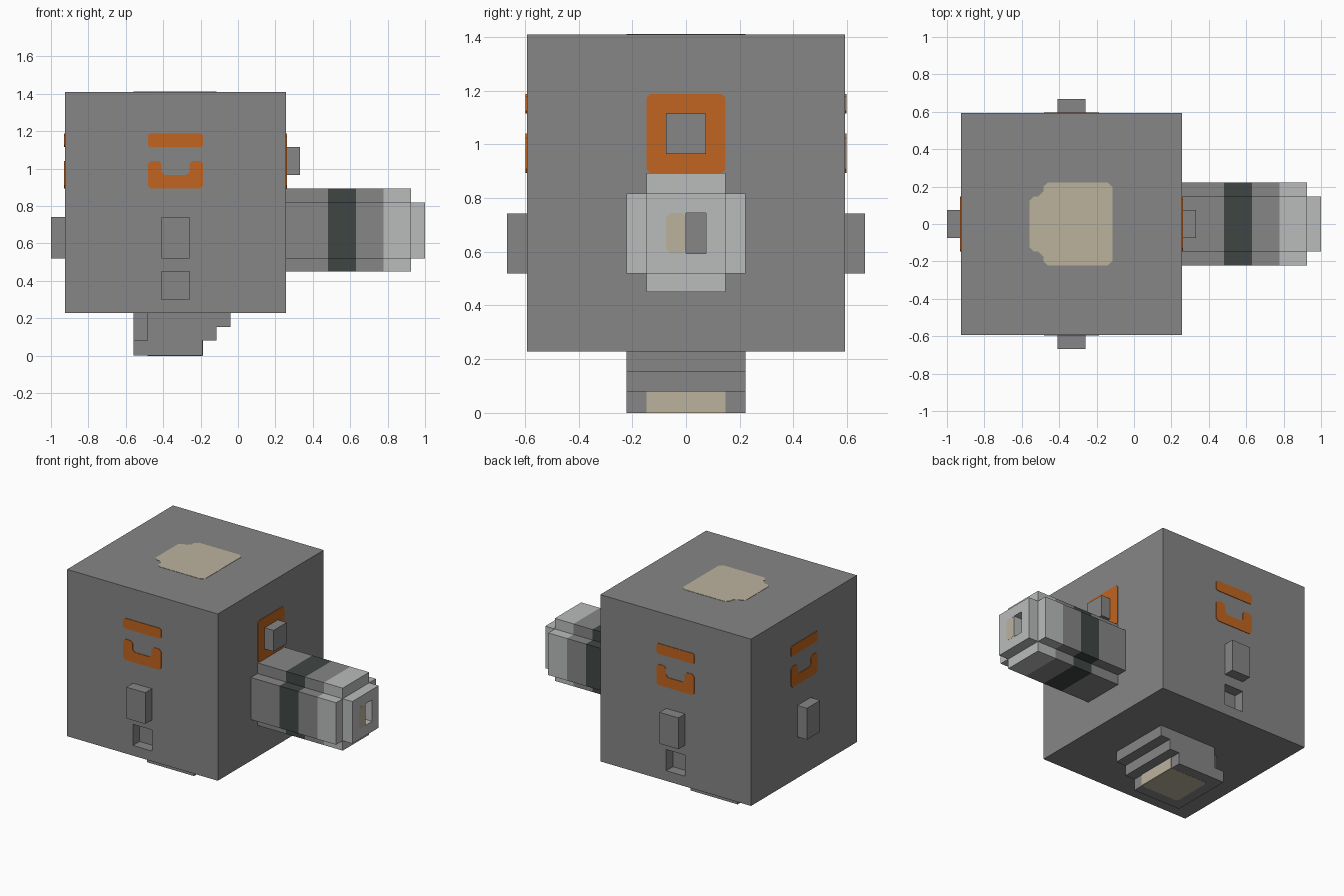
import bpy, bmesh
from mathutils import Vector

cube = bpy.data.objects.get("Cube")
if cube:
    bpy.data.objects.remove(cube, do_unlink=True)


def material(name, rgb):
    m = bpy.data.materials.new(name)
    m.use_nodes = True
    m.diffuse_color = (*rgb, 1)
    bsdf = m.node_tree.nodes["Principled BSDF"]
    bsdf.inputs["Base Color"].default_value = (*rgb, 1)
    bsdf.inputs["Roughness"].default_value = 0.8
    return m


GREY = material("mid grey", (0.24, 0.24, 0.24))
DARK = material("charcoal", (0.051, 0.062, 0.06))
LIGHT = material("pale grey", (0.49, 0.505, 0.5))
ORANGE = material("orange", (0.53, 0.13, 0.014))
CREAM = material("cream", (0.5, 0.445, 0.34))


def rect(a0, a1, b0, b1):
    return [(a0, b0), (a1, b0), (a1, b1), (a0, b1)]


def rounded(pts, r=0.016):
    """Clip each corner of an outline with two points."""
    out = []
    for i, p in enumerate(pts):
        p = Vector(p)
        for q in (pts[i - 1], pts[(i + 1) % len(pts)]):
            out.append(tuple(p + (Vector(q) - p).normalized() * r))
    return out


def prism(name, axis, pts, lo, hi, mat):
    """Extrude an outline along x, y or z from lo to hi."""
    place = {"x": lambda a, b: (lo, a, b),
             "y": lambda a, b: (a, lo, b),
             "z": lambda a, b: (a, b, lo)}[axis]
    step = Vector([(hi - lo) * (axis == k) for k in "xyz"])
    bm = bmesh.new()
    face = bm.faces.new([bm.verts.new(place(*p)) for p in pts])
    ext = bmesh.ops.extrude_face_region(bm, geom=[face], use_keep_orig=True)
    verts = [g for g in ext["geom"] if isinstance(g, bmesh.types.BMVert)]
    bmesh.ops.translate(bm, verts=verts, vec=step)
    bmesh.ops.recalc_face_normals(bm, faces=bm.faces)
    me = bpy.data.meshes.new(name)
    bm.to_mesh(me)
    bm.free()
    me.materials.append(mat)
    ob = bpy.data.objects.new(name, me)
    bpy.context.collection.objects.link(ob)
    return ob


def cut(target, cutter):
    mod = target.modifiers.new("recess", "BOOLEAN")
    mod.operation = "DIFFERENCE"
    mod.solver = "EXACT"
    mod.object = cutter
    cutter.hide_render = True
    cutter.hide_viewport = True
    cutter.display_type = "WIRE"


U = 0.074            # module size
T = 0.004            # painted plate thickness
CX = -0.334          # body centre
X0, X1, Y = -0.925, 0.257, 0.593

# Main body
body = prism("body", "z", rect(X0, X1, -Y, Y), 0.228, 1.41, GREY)


# Orange mark: bar over a U, centred on c
def mark(side, axis, c, lo, hi):
    bar = rect(c - 2 * U, c + 2 * U, 1.115, 1.188)
    cup = [(c - 2 * U, 0.893), (c + 2 * U, 0.893), (c + 2 * U, 1.04), (c + U, 1.04),
           (c + U, 0.965), (c - U, 0.965), (c - U, 1.04), (c - 2 * U, 1.04)]
    prism(side + "_mark_bar", axis, rounded(bar, 0.01), lo, hi, ORANGE)
    prism(side + "_mark_cup", axis, rounded(cup), lo, hi, ORANGE)


# Front and back: mark, button and square recess
for side, s in (("front", -1), ("back", 1)):
    mark(side, "y", CX, s * (Y - T), s * (Y + T))
    prism(side + "_button", "y", rect(CX - U, CX + U, 0.52, 0.742), s * (Y - 0.01), s * (Y + U), GREY)
    cut(body, prism(side + "_recess_cutter", "y", rect(CX - U, CX + U, 0.30, 0.45),
                    s * (Y - U), s * (Y + U), GREY))

# Rear end: mark and button
mark("right", "x", 0, X0 - T, X0 + T)
prism("right_button", "x", rect(-U, U, 0.52, 0.742), -1.0, X0 + 0.01, GREY)

# Nozzle end: orange square with a button
prism("left_square", "x", rounded(rect(-2 * U, 2 * U, 0.893, 1.188)), X1 - T, X1 + T, ORANGE)
prism("left_button", "x", rect(-U, U, 0.965, 1.115), X1 - 0.01, X1 + U, GREY)

# Cream patch on top
patch = [(-0.115, -3 * U), (-0.115, 3 * U), (-0.485, 3 * U), (-0.485, 2 * U),
         (-0.56, 2 * U), (-0.56, -2 * U), (-0.485, -2 * U), (-0.485, -3 * U)]
prism("top_patch", "z", rounded(patch, 0.025), 1.40, 1.41 + T / 2, CREAM)

# Nozzle: cross-shaped section in coloured bands
a, b = 2 * U, 3 * U
cross = [(-a, 0.45), (a, 0.45), (a, 0.52), (b, 0.52), (b, 0.818), (a, 0.818),
         (a, 0.893), (-a, 0.893), (-a, 0.818), (-b, 0.818), (-b, 0.52), (-a, 0.52)]
bands = [("nozzle_base", 0.25, 0.48, GREY), ("nozzle_dark_band", 0.48, 0.63, DARK),
         ("nozzle_collar", 0.63, 0.778, GREY), ("nozzle_head", 0.778, 0.925, LIGHT)]
for name, lo, hi, mat in bands:
    prism(name, "x", cross, lo, hi, mat)

# Nozzle tip with its slot and cream patch
tip = prism("nozzle_tip", "x", rect(-a, a, 0.52, 0.818), 0.92, 1.0, LIGHT)
slot = rect(0, U, 0.593, 0.745)
cut(tip, prism("slot_cutter", "x", slot, 0.9, 1.1, LIGHT))
prism("slot_floor", "x", slot, 0.92, 0.925 + T, GREY)
prism("tip_patch", "x", rounded(rect(-U, 0, 0.593, 0.745)), 0.99, 1.0 + T / 4, CREAM)

# Stepped foot under the body
steps = [(-0.485, 0.08), (-0.56, 0.08), (-0.56, 0), (-0.19, 0), (-0.19, 0.08),
         (-0.115, 0.08), (-0.115, 0.153), (-0.04, 0.153), (-0.04, 0.235), (-0.485, 0.235)]
prism("foot", "y", steps, -b, b, GREY)
prism("foot_heel", "x", rect(-a, a, 0.07, 0.235), -0.56, -0.47, GREY)
prism("foot_toe_patch", "x", rect(-a, a, 0, 0.08), -0.2, -0.19 + T, CREAM)
prism("foot_sole_patch", "z", rounded(rect(-0.485, -0.19, -a, a)), -0.001, 0.01, CREAM)
